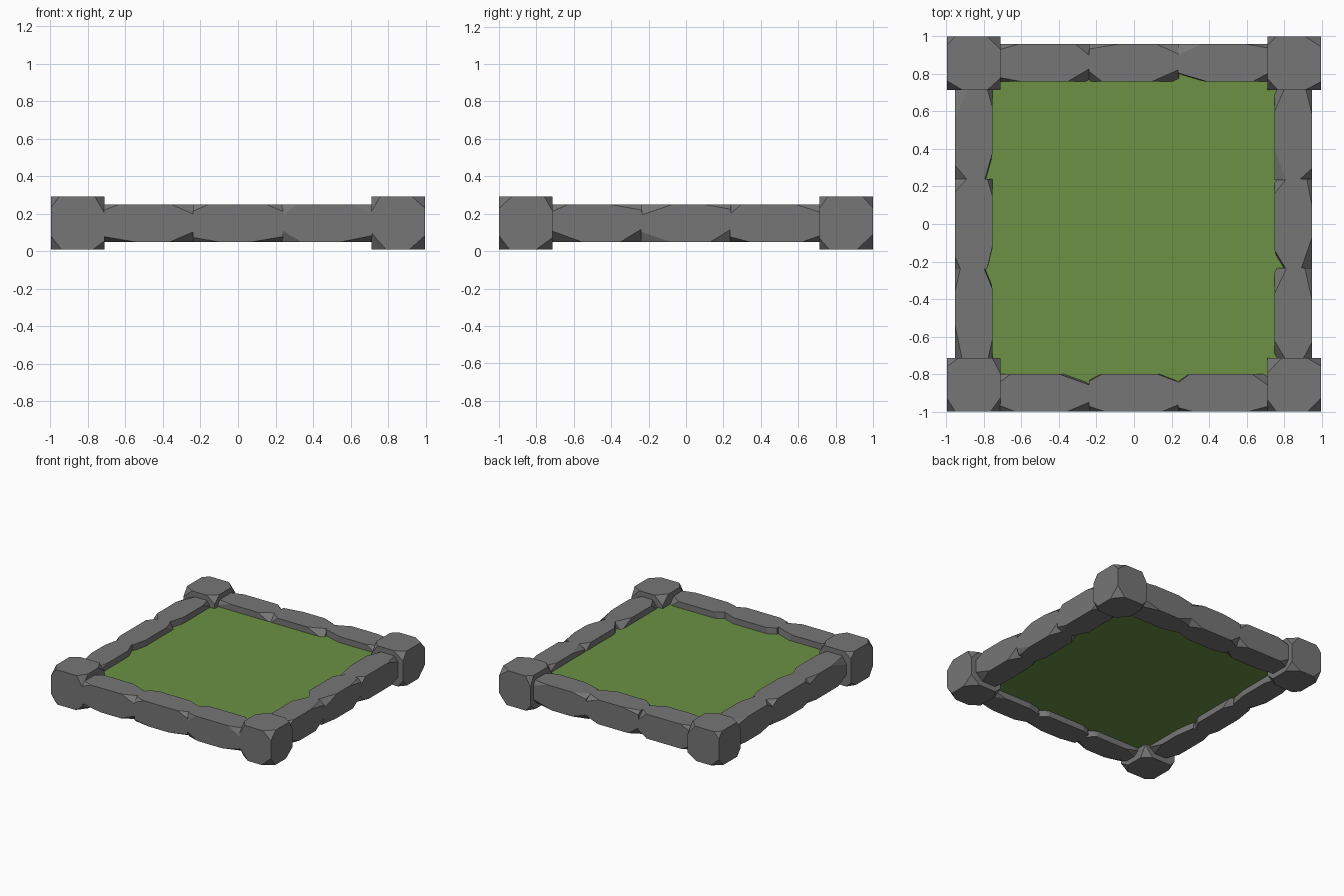
import bpy, bmesh, math, random
from itertools import product
from mathutils import Vector, Matrix

if "Cube" in bpy.data.objects:
    bpy.data.objects.remove(bpy.data.objects["Cube"])

random.seed(7)


def material(name, rgb):
    m = bpy.data.materials.new(name)
    m.diffuse_color = (*rgb, 1)
    m.use_nodes = True
    m.node_tree.nodes["Principled BSDF"].inputs["Base Color"].default_value = m.diffuse_color
    return m


STONE = material("grey stone", (0.18, 0.18, 0.18))
GRASS = material("grass green", (0.15, 0.285, 0.058))


def add_object(name, bm, mat):
    mesh = bpy.data.meshes.new(name)
    bm.to_mesh(mesh)
    bm.free()
    mesh.materials.append(mat)
    obj = bpy.data.objects.new(name, mesh)
    bpy.context.collection.objects.link(obj)
    return obj


def stone(name, center, size, cut_ranges, turn=0.0, notches=()):
    """Box with every corner knocked off; notches are (x sign, y sign) upright edges chipped away."""
    bm = bmesh.new()
    half = Vector(size) / 2
    for signs in product((-1, 1), repeat=3):
        corner = Vector([s * h for s, h in zip(signs, half)])
        for axis in range(3):
            cut = random.uniform(*cut_ranges[axis])
            if axis == 2 and signs[:2] in notches:
                continue
            p = corner.copy()
            p[axis] -= signs[axis] * cut
            bm.verts.new(p)
    bmesh.ops.convex_hull(bm, input=bm.verts[:])
    bmesh.ops.dissolve_limit(bm, angle_limit=math.radians(1), verts=bm.verts[:], edges=bm.edges[:])
    bmesh.ops.recalc_face_normals(bm, faces=bm.faces[:])
    bm.transform(Matrix.Translation(center) @ Matrix.Rotation(turn, 4, 'Z'))
    return add_object(name, bm, STONE)


# Corner blocks
for sx, sy in product((-1, 1), repeat=2):
    stone(f"corner_stone_{'left' if sx < 0 else 'right'}_{'front' if sy < 0 else 'back'}",
          (sx * 0.855, sy * 0.857, 0.15), (0.284, 0.284, 0.284), [(0.04, 0.09)] * 3)

# Border walls: three stones each, local +y faces the grass
WALLS = {
    "front": (0.90, 0.0),
    "right": (0.85, math.pi / 2),
    "back": (0.86, math.pi),
    "left": (0.855, -math.pi / 2),
}
for side, (dist, turn) in WALLS.items():
    spin = Matrix.Rotation(turn, 4, 'Z')
    for i in (-1, 0, 1):
        center = spin @ Vector((i * 0.475, -dist, 0.15))
        notches = [(s, 1) for s in (-1, 1) if abs(i + s) < 2 and random.random() < 0.65]
        stone(f"{side}_wall_stone_{i + 2}", center, (0.48, 0.2, 0.2),
              [(0.06, 0.18), (0.02, 0.07), (0.02, 0.07)], turn, notches)

# Grass slab tucked into the walls
bm = bmesh.new()
bmesh.ops.create_cube(bm, size=1)
bm.transform(Matrix.Translation((0, -0.02, 0.15)) @ Matrix.Diagonal((1.68, 1.74, 0.1, 1)))
add_object("grass", bm, GRASS)
